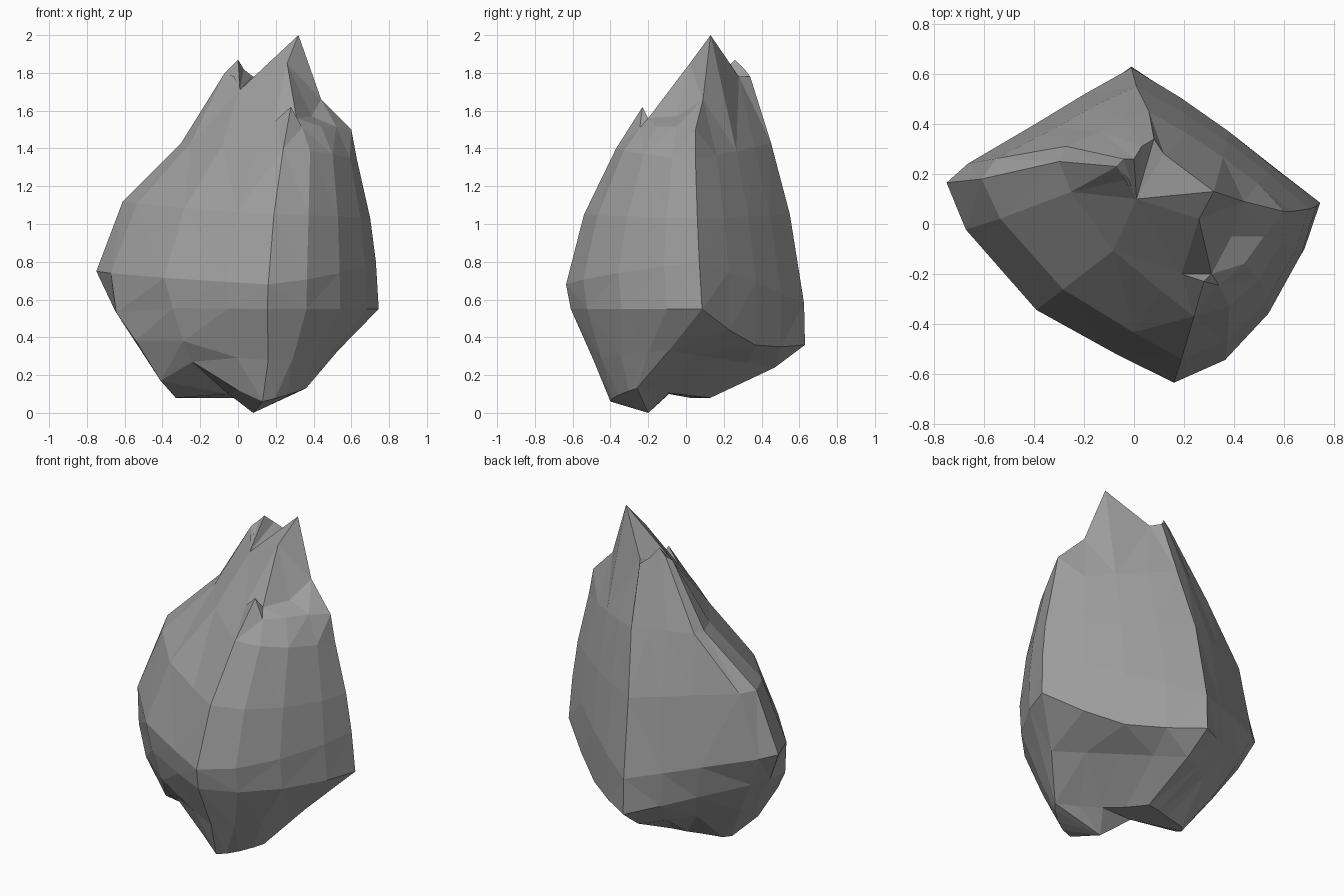
import bpy, bmesh
from mathutils import Vector as V

# Four ridge lines (front, right, back, left) at each level, bottom to top
levels = [
    [(.13, -.40, .06), (.36, -.26, .13), (.00, .13, .08), (-.33, .02, .08)],
    [(.16, -.49, .28), (.53, -.09, .33), (.00, .47, .24), (-.52, .06, .34)],
    [(.155, -.61, .55), (.745, .085, .55), (-.01, .63, .36), (-.66, .12, .56)],
    [(.16, -.635, .68), (.73, .07, .80), (-.01, .625, .58), (-.75, .165, .75)],
    [(.19, -.54, 1.05), (.70, .06, 1.03), (.01, .55, 1.05), (-.61, .18, 1.12)],
    [(.24, -.37, 1.40), (.63, .05, 1.34), (.06, .45, 1.43), (-.30, .25, 1.43)],
]
# Outward bulge of the four sides (front-right, back-right, back-left, front-left)
bulges = [
    (.03, -.04, .03, 0), (.08, .00, .04, .10), (.12, .01, .02, .14),
    (.12, .03, .02, .145), (.11, .03, .04, .11), (.09, .02, .04, .07),
]
# Position along each side, and share of the bulge there
STEPS = [
    ((.22, .85), (.50, 1), (.80, .6)), ((.25, .75), (.5, 1), (.75, .75)),
    ((.25, .5), (.5, .6), (.87, 1)), ((.15, .62), (.50, 1), (.80, .45)),
]


def make_ring(ridges, bulge):
    pts = []
    for i in range(4):
        a, b = V(ridges[i]), V(ridges[(i + 1) % 4])
        out = (b - a).cross(V((0, 0, 1))).normalized()
        pts += [a] + [a.lerp(b, t) + out * bulge[i] * s for t, s in STEPS[i]]
    return pts


rings = [make_ring(r, b) for r, b in zip(levels, bulges)]

# Hollow under the front-left side and the fuller belly above it
rings[0][13] = V((-.41, -.12, .17))
rings[0][14] = V((-.24, -.27, .27))
rings[0][15] = V((.00, -.34, .12))
rings[1][13] = V((-.54, -.13, .38))
rings[1][14] = V((-.29, -.33, .38))
rings[2][13] = V((-.645, -.05, .53))
# Ledge over the back-right undercut
for i, z in ((5, .44), (6, .36), (7, .35)):
    rings[2][i].z = z

# Jagged crown rim
rings.append([V(p) for p in (
    (.28, -.23, 1.62), (.34, -.245, 1.51), (.44, -.16, 1.515), (.52, -.05, 1.515),
    (.60, .05, 1.50), (.44, .09, 1.66), (.32, .13, 2.0), (.12, .28, 1.78),
    (.08, .34, 1.78), (.03, .31, 1.82), (.00, .26, 1.87), (-.04, .26, 1.83),
    (-.07, .23, 1.80), (-.02, .18, 1.78), (.01, .10, 1.71), (.19, -.20, 1.54))])

bm = bmesh.new()
loops = [[bm.verts.new(p) for p in ring] for ring in rings]
N = 16
for lo, hi in zip(loops, loops[1:]):
    for i in range(N):
        j = (i + 1) % N
        # Split each quad along its shorter diagonal
        if (lo[i].co - hi[j].co).length < (lo[j].co - hi[i].co).length:
            tris = ((lo[i], lo[j], hi[j]), (lo[i], hi[j], hi[i]))
        else:
            tris = ((lo[i], lo[j], hi[i]), (lo[j], hi[j], hi[i]))
        for t in tris:
            bm.faces.new(t)

# Crown: shelf, main peak and rear notch (16 peak shoulder, 17-18 shelf back)
top = loops[-1] + [bm.verts.new(p) for p in
                   ((.26, .02, 1.85), (.39, -.05, 1.57), (.31, -.20, 1.56))]
for t in ((0, 1, 18), (0, 18, 15), (1, 2, 18), (2, 17, 18), (2, 3, 17), (3, 4, 5),
          (3, 5, 17), (15, 18, 16), (18, 17, 16), (17, 5, 16), (5, 6, 16),
          (15, 16, 14), (16, 6, 14), (6, 7, 14), (7, 8, 14), (8, 9, 14),
          (9, 10, 14), (10, 11, 14), (11, 12, 14), (12, 13, 14)):
    bm.faces.new([top[i] for i in t])

# Underside: pointed front foot and arched middle
base = loops[0]
foot = bm.verts.new((.08, -.20, 0))
arch = bm.verts.new((-.05, -.09, .10))
for i in range(N):
    hub = foot if i in (15, 0, 1, 2, 3, 4, 5) else arch
    bm.faces.new((hub, base[(i + 1) % N], base[i]))
bm.faces.new((foot, arch, base[6]))
bm.faces.new((foot, base[15], arch))

bmesh.ops.recalc_face_normals(bm, faces=bm.faces)
mesh = bpy.data.meshes.new("rock")
bm.to_mesh(mesh)
bm.free()
rock = bpy.data.objects.new("rock", mesh)
bpy.context.collection.objects.link(rock)

# Dark stone grey
stone = bpy.data.materials.new("stone")
stone.diffuse_color = (.34, .34, .34, 1)
mesh.materials.append(stone)
